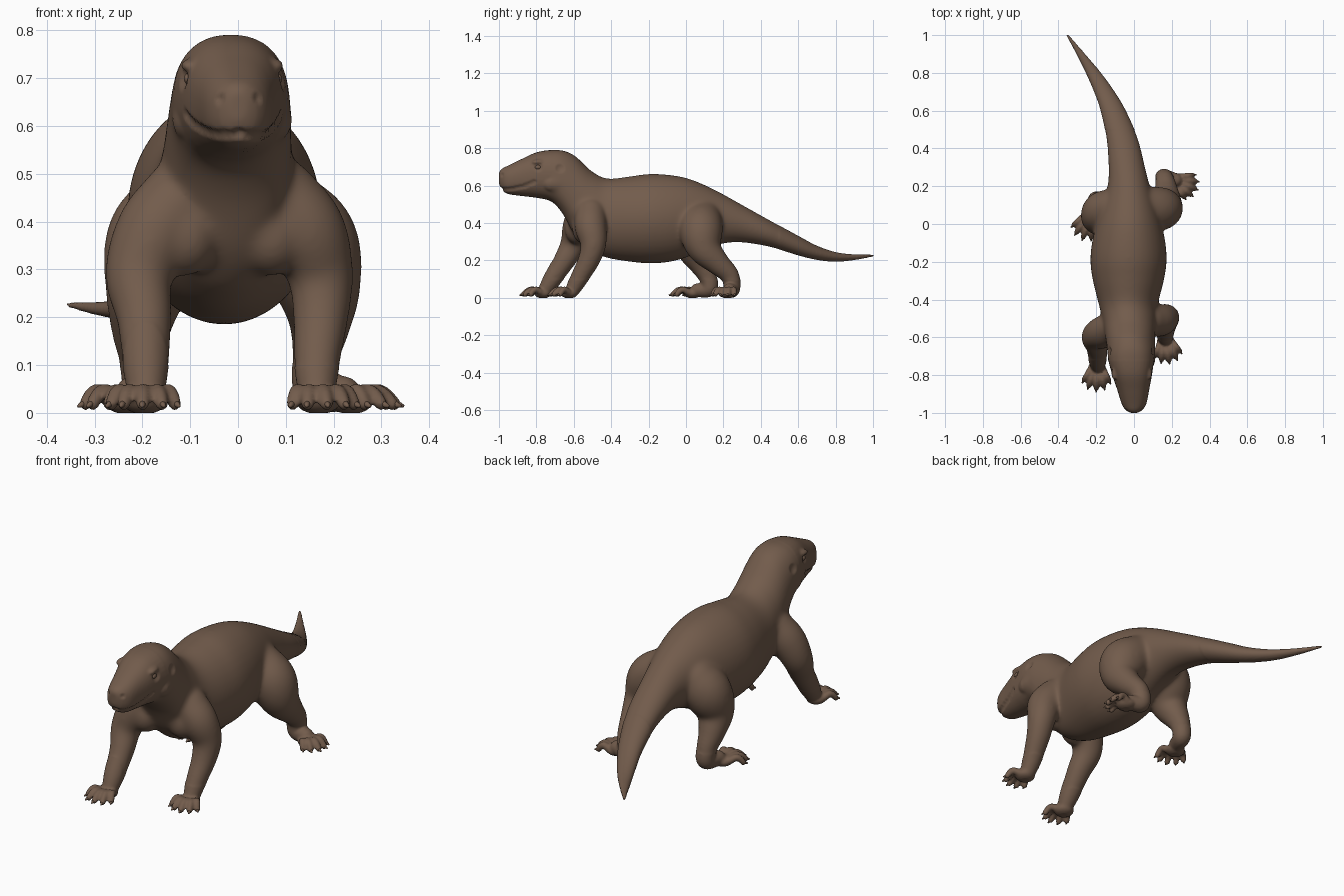
import bpy, bmesh, math
from mathutils import Vector, Matrix, kdtree

cube = bpy.data.objects.get("Cube")
if cube:
    bpy.data.objects.remove(cube)

skin = bpy.data.materials.new("brown_skin")
skin.use_nodes = True
BROWN = (0.17, 0.107, 0.072, 1)
skin.diffuse_color = BROWN
skin.node_tree.nodes["Principled BSDF"].inputs["Base Color"].default_value = BROWN


def spline(points, steps):
    """Smooth interpolation through tuples of any length."""
    p = [Vector(q) for q in points]
    p = [2 * p[0] - p[1]] + p + [2 * p[-1] - p[-2]]
    out = []
    for i in range(1, len(p) - 2):
        a, b, c, d = p[i - 1:i + 3]
        for s in range(steps):
            t = s / steps
            out.append(b + 0.5 * t * (c - a + t * (2 * a - 5 * b + 4 * c - d + t * (3 * (b - c) + d - a))))
    return out + [p[-2]]


def blob(bm, centre, size, turn=0):
    m = Matrix.Translation(centre) @ Matrix.Rotation(turn, 4, 'Z') @ Matrix.Diagonal((*size, 1))
    bmesh.ops.create_icosphere(bm, subdivisions=3, radius=1, matrix=m)


def chain(bm, points, steps=8):
    """Rounded limb through (x, y, z, radius) points."""
    for x, y, z, r in spline(points, steps):
        blob(bm, (x, y, z), (r, r, r))


def make_object(name, bm):
    mesh = bpy.data.meshes.new(name)
    bm.to_mesh(mesh)
    bm.free()
    obj = bpy.data.objects.new(name, mesh)
    bpy.context.collection.objects.link(obj)
    mesh.materials.append(skin)
    mesh.shade_smooth()
    return obj


# Head, trunk and tail: y, centre x, half width, bottom z, top z
SECTIONS = [
    (-1.0, 0, .018, .61, .672), (-.985, 0, .044, .578, .69), (-.95, 0, .066, .555, .708),
    (-.88, -.004, .084, .545, .742), (-.8, -.01, .105, .535, .778), (-.72, -.015, .121, .515, .791),
    (-.66, -.016, .127, .45, .789), (-.6, -.02, .132, .34, .765), (-.55, -.022, .138, .28, .72),
    (-.5, -.024, .145, .245, .675), (-.42, -.03, .158, .213, .638), (-.3, -.03, .188, .193, .65),
    (-.2, -.029, .202, .184, .663), (-.1, -.028, .195, .19, .659), (0, -.027, .173, .215, .642),
    (.1, -.026, .143, .26, .604), (.2, -.028, .112, .29, .554), (.3, -.038, .097, .296, .498),
    (.45, -.062, .084, .272, .414), (.6, -.11, .067, .227, .332), (.7, -.157, .055, .203, .279),
    (.8, -.215, .041, .193, .245), (.9, -.282, .024, .202, .233), (1.004, -.355, .007, .22, .234)]
RING = 36
bm = bmesh.new()
rings = []
for y, cx, w, low, high in spline(SECTIONS, 5):
    # Boxy head, rounder trunk
    power = .87 + .15 * min(1, max(0, (y + .7) * 4))
    ring = []
    for k in range(RING):
        a = math.tau * k / RING
        c, s = math.cos(a), math.sin(a)
        ring.append(bm.verts.new((cx + w * math.copysign(abs(c) ** power, c), y,
                                  (low + high) / 2 + (high - low) / 2 * math.copysign(abs(s) ** power, s))))
    rings.append(ring)
for r1, r2 in zip(rings, rings[1:]):
    for k in range(RING):
        n = (k + 1) % RING
        bm.faces.new((r1[k], r1[n], r2[n], r2[k]))
bm.faces.new(rings[0])
bm.faces.new(rings[-1])
bmesh.ops.recalc_face_normals(bm, faces=bm.faces)

# Brows, cheeks, muzzle and chest muscles
HEAD_X = -.012
for side in (-1, 1):
    blob(bm, (HEAD_X + side * .08, -.775, .725), (.024, .05, .018), side * .3)
    blob(bm, (HEAD_X + side * .083, -.7, .612), (.044, .075, .05))
    blob(bm, (side * .028, -.968, .66), (.022, .024, .02))
    blob(bm, (-.02 + side * .09, -.56 + side * .02, .37), (.07, .07, .085))

# Front legs, from shoulder to wrist
chain(bm, [(.085, -.51, .45, .085), (.14, -.51, .38, .086), (.172, -.495, .29, .07),
           (.173, -.52, .2, .059), (.165, -.575, .1, .048), (.165, -.605, .045, .039)])
chain(bm, [(-.115, -.55, .45, .085), (-.17, -.575, .38, .086), (-.207, -.6, .29, .072),
           (-.196, -.65, .2, .059), (-.193, -.715, .1, .049), (-.192, -.75, .045, .039)])

# Hind legs, from hip through knee and heel to the sole
chain(bm, [(.05, .085, .42, .11), (.132, .08, .36, .117), (.167, .095, .27, .091),
           (.172, .165, .19, .066), (.163, .235, .12, .051), (.163, .245, .05, .045), (.22, .232, .04, .037)])
chain(bm, [(-.11, .075, .42, .11), (-.162, .06, .36, .115), (-.19, .035, .27, .089),
           (-.203, .08, .18, .064), (-.2, .118, .11, .049), (-.2, .123, .05, .044), (-.22, .06, .04, .037)])

# Feet: palm centre, heading in degrees, reach of the longest toe
FEET = [((.168, -.625), -80, .12), ((-.196, -.765), -92, .125),
        ((.236, .222), -22, .113), ((-.233, .035), -109, .13)]
claws = bmesh.new()
for (px, py), heading, reach in FEET:
    head = math.radians(heading)
    forward = Vector((math.cos(head), math.sin(head), 0))
    across = Vector((-forward.y, forward.x, 0))
    palm = Vector((px, py, 0))
    blob(bm, (px, py, .025), (.048, .048, .028), head)
    for i in range(-2, 3):
        # Toes leave the palm side by side and fan out
        a = head + math.radians(i * 15)
        d = Vector((math.cos(a), math.sin(a), 0))
        base = palm + across * i * .015
        length = reach * (1 - .065 * i * i) - .02
        toe = [(.2, .032, .018), (.55, .045, .0165), (.8, .037, .0155), (1, .019, .014)]
        chain(bm, [(*(base + d * length * f).xy, z, r) for f, z, r in toe], 5)
        # Short claw
        aim = (d + Vector((0, 0, -.35))).normalized()
        place = Matrix.Translation(base + d * (length + .011) + Vector((0, 0, .017)))
        bmesh.ops.create_cone(claws, cap_ends=True, segments=10, radius1=.009, radius2=.003, depth=.02,
                              matrix=place @ aim.to_track_quat('Z', 'Y').to_matrix().to_4x4())

# Fuse everything into one continuous skin
raw = make_object("body_raw", bm)
remesh = raw.modifiers.new("fuse", 'REMESH')
remesh.mode = 'VOXEL'
remesh.voxel_size = .0065
smooth = raw.modifiers.new("soften", 'SMOOTH')
smooth.factor, smooth.iterations = .5, 4
bpy.context.view_layer.update()
fused = bpy.data.meshes.new_from_object(raw.evaluated_get(bpy.context.evaluated_depsgraph_get()))
bpy.data.objects.remove(raw)
bm = bmesh.new()
bm.from_mesh(fused)
bpy.data.meshes.remove(fused)
# Relax the joints above the feet so the limbs flow into the trunk
for _ in range(24):
    bmesh.ops.smooth_vert(bm, verts=[v for v in bm.verts if v.co.z > .1 and -.72 < v.co.y < .5], factor=.5,
                          use_axis_x=True, use_axis_y=True, use_axis_z=True)
bm.normal_update()
bm.verts.ensure_lookup_table()
tree = kdtree.KDTree(len(bm.verts))
for v in bm.verts:
    tree.insert(v.co, v.index)
tree.balance()


def press(points, radius, depth):
    """Push the skin inward around the surface points nearest to a path."""
    amount = {}
    for p in points:
        centre = tree.find(p)[0]
        for co, index, dist in tree.find_range(centre, radius):
            amount[index] = max(amount.get(index, 0), depth * (1 - (dist / radius) ** 2))
    for index, d in amount.items():
        bm.verts[index].co -= bm.verts[index].normal * d


# Mouth line, nostrils, eye sockets and ear hollows
MOUTH = [(0, -.99, .582), (.045, -.975, .577), (.075, -.92, .582), (.095, -.86, .596), (.11, -.81, .62)]
eyes = bmesh.new()
for side in (-1, 1):
    press([Vector((HEAD_X * min(1, x * 9) + side * x, y, z)) for x, y, z in spline(MOUTH, 16)], .014, .006)
    press([Vector((side * .04, -.985, .658))], .014, .006)
    press([Vector((HEAD_X + side * .12, -.795, .702))], .026, .008)
    press([Vector((HEAD_X + side * .13, -.67, .7))], .026, .008)
    eye = tree.find(Vector((HEAD_X + side * .12, -.795, .702)))[0]
    blob(eyes, eye - Vector((side * .011, 0, 0)), (.01, .018, .012), side * .2)

# Flat soles
for v in bm.verts:
    v.co.z = max(v.co.z, 0)
make_object("body", bm)
make_object("eyes", eyes)
make_object("claws", claws)
